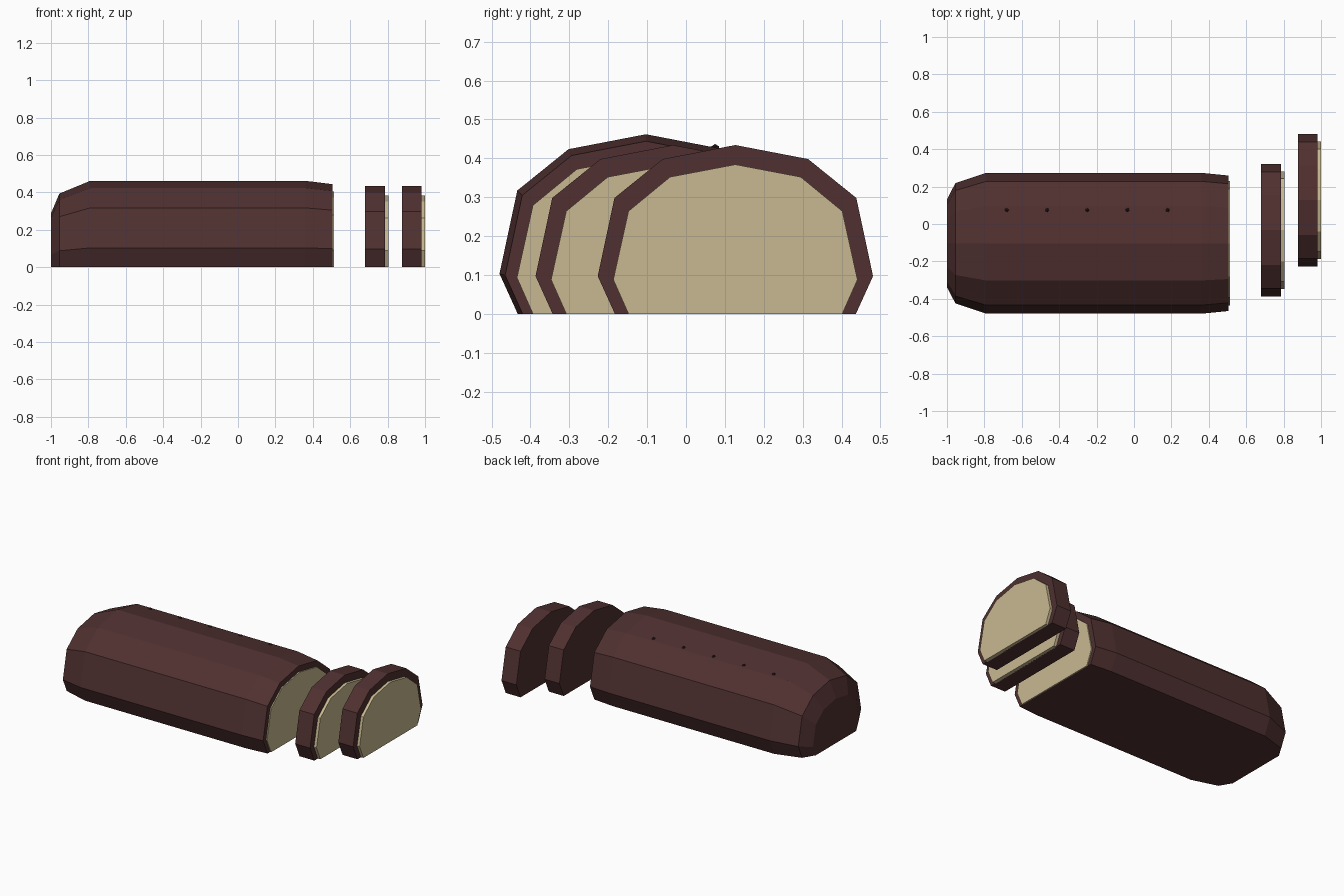
import bpy
import bmesh

cube = bpy.data.objects.get("Cube")
if cube:
    bpy.data.objects.remove(cube, do_unlink=True)


def material(name, rgb):
    m = bpy.data.materials.new(name)
    m.use_nodes = True
    m.diffuse_color = (*rgb, 1)
    m.node_tree.nodes["Principled BSDF"].inputs["Base Color"].default_value = (*rgb, 1)
    return m


crust = material("dark brown crust", (0.08, 0.03, 0.03))
crumb = material("cream crumb", (0.58, 0.485, 0.283))
seed = material("seed brown", (0.035, 0.012, 0.012))

# Half cross-sections (y, z) from the base up to the crown
CRUST_HALF = [(0.31, 0), (0.354, 0.097), (0.311, 0.298), (0.187, 0.398), (0, 0.434)]
CRUMB_HALF = [(0.275, 0), (0.314, 0.088), (0.275, 0.264), (0.168, 0.352), (0, 0.384)]


def mirrored(half):
    return half + [(-y, z) for y, z in reversed(half[:-1])]


def loft(name, half, stations, y_centre, mat):
    """Skin scaled copies of a section along x; stations are (x, scale)."""
    bm = bmesh.new()
    rings = [[bm.verts.new((x, y_centre + y * s, z * s)) for y, z in mirrored(half)]
             for x, s in stations]
    n = len(rings[0])
    for a, b in zip(rings, rings[1:]):
        for i in range(n):
            j = (i + 1) % n
            bm.faces.new((a[i], a[j], b[j], b[i]))
    bm.faces.new(rings[0])
    bm.faces.new(rings[-1])
    bmesh.ops.recalc_face_normals(bm, faces=bm.faces)
    mesh = bpy.data.meshes.new(name)
    bm.to_mesh(mesh)
    bm.free()
    mesh.materials.append(mat)
    ob = bpy.data.objects.new(name, mesh)
    bpy.context.collection.objects.link(ob)
    return ob


# Loaf with a rounded heel and a cut end
LOAF_Y = -0.103
loft("loaf_crust", CRUST_HALF,
     [(-1, 0.664), (-0.955, 0.907), (-0.79, 1.064), (0.36, 1.064), (0.505, 1.023)],
     LOAF_Y, crust)
loft("loaf_crumb", CRUMB_HALF, [(0.5, 1.057), (0.512, 1.057)], LOAF_Y, crumb)

# Two cut slices, each with a raised crumb face
for label, x, y in (("inner", 0.68, -0.033), ("outer", 0.876, 0.127)):
    loft(label + "_slice_crust", CRUST_HALF, [(x, 1), (x + 0.106, 1)], y, crust)
    loft(label + "_slice_crumb", CRUMB_HALF, [(x + 0.1, 1), (x + 0.124, 1)], y, crumb)

# Row of small seeds along the top
for i in range(5):
    bpy.ops.mesh.primitive_ico_sphere_add(subdivisions=1, radius=0.012,
                                          location=(-0.68 + i * 0.215, 0.075, 0.425))
    ob = bpy.context.object
    ob.name = f"seed_{i + 1}"
    ob.data.materials.append(seed)
